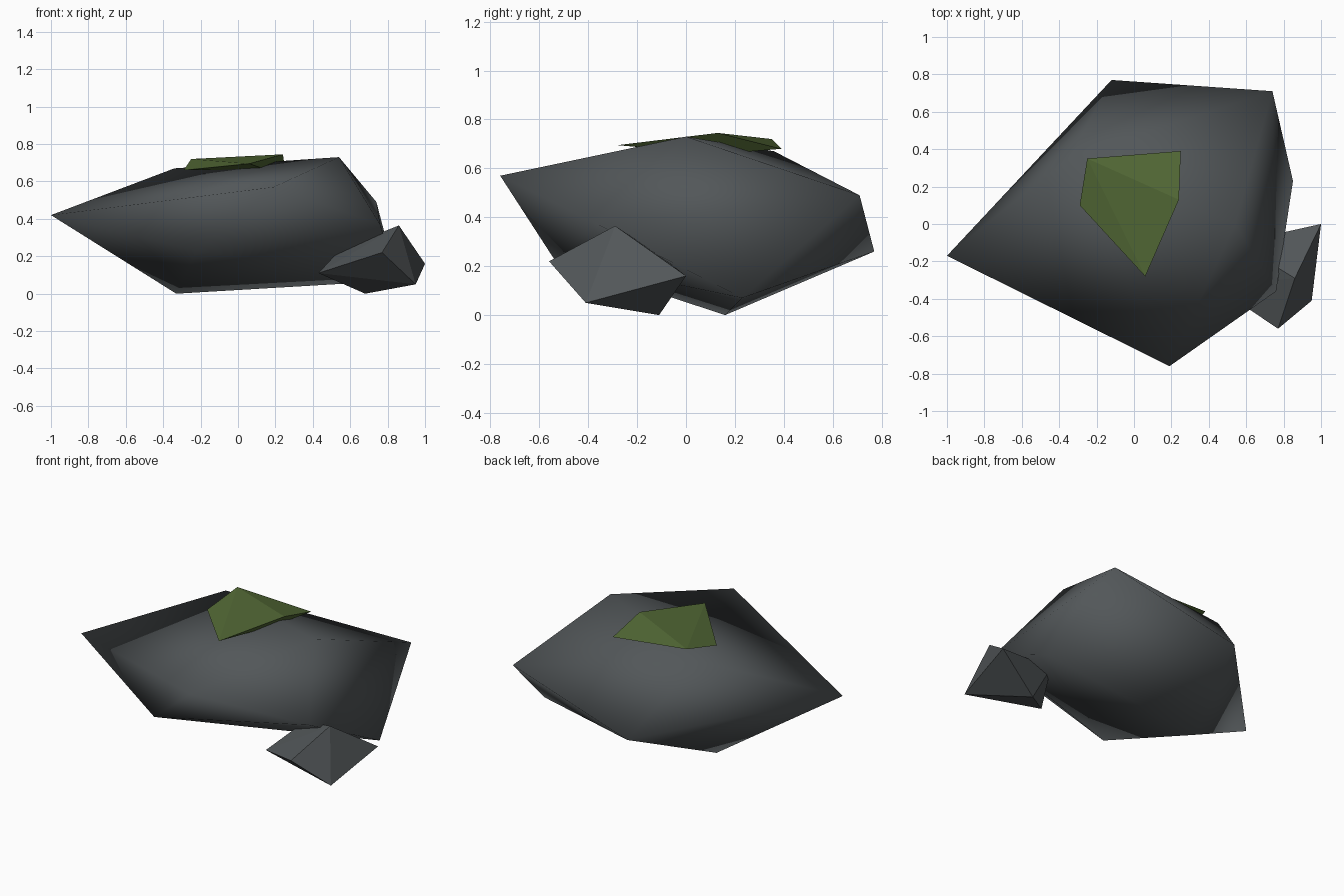
import bpy, bmesh

if "Cube" in bpy.data.objects:
    bpy.data.objects.remove(bpy.data.objects["Cube"])


def material(name, rgb):
    m = bpy.data.materials.new(name)
    m.diffuse_color = (*rgb, 1.0)
    m.use_nodes = True
    m.node_tree.nodes["Principled BSDF"].inputs["Base Color"].default_value = m.diffuse_color
    return m


def faceted_stone(name, corners, mat, smooth=False):
    """Closed stone wrapped tightly around a few corner points."""
    bm = bmesh.new()
    for c in corners:
        bm.verts.new(c)
    bmesh.ops.convex_hull(bm, input=bm.verts[:])
    loose = [v for v in bm.verts if not v.link_faces]
    bmesh.ops.delete(bm, geom=loose, context='VERTS')
    bmesh.ops.recalc_face_normals(bm, faces=bm.faces[:])
    for f in bm.faces:
        f.smooth = smooth
    mesh = bpy.data.meshes.new(name)
    bm.to_mesh(mesh)
    bm.free()
    mesh.materials.append(mat)
    obj = bpy.data.objects.new(name, mesh)
    bpy.context.collection.objects.link(obj)
    return obj


stone_grey = material("stone_grey", (0.085, 0.095, 0.1))
moss_green = material("moss_green", (0.085, 0.14, 0.036))

# Large smooth boulder: rim, top and underside corners
faceted_stone("boulder", [
    (-1.0, -0.17, 0.42), (0.19, -0.76, 0.57), (0.76, -0.36, 0.37),
    (0.74, 0.71, 0.49), (-0.12, 0.77, 0.26),
    (-0.34, 0.36, 0.67), (0.54, 0.0, 0.73),
    (-0.33, 0.16, 0.0), (0.85, 0.23, 0.07), (-0.22, -0.54, 0.23),
], stone_grey, smooth=True)

# Small angular stone leaning against the boulder
faceted_stone("small_stone", [
    (0.86, -0.29, 0.365), (1.0, 0.0, 0.16), (0.95, -0.41, 0.05),
    (0.77, -0.56, 0.22), (0.68, -0.11, 0.0), (0.43, -0.33, 0.11),
    (0.55, -0.1, 0.24),
], stone_grey)

# Moss patch on top
faceted_stone("moss_patch", [
    (-0.25, 0.35, 0.72), (0.25, 0.39, 0.68), (0.24, 0.13, 0.745),
    (0.06, -0.28, 0.695), (-0.29, 0.10, 0.66), (0.16, 0.15, 0.66),
], moss_green)
